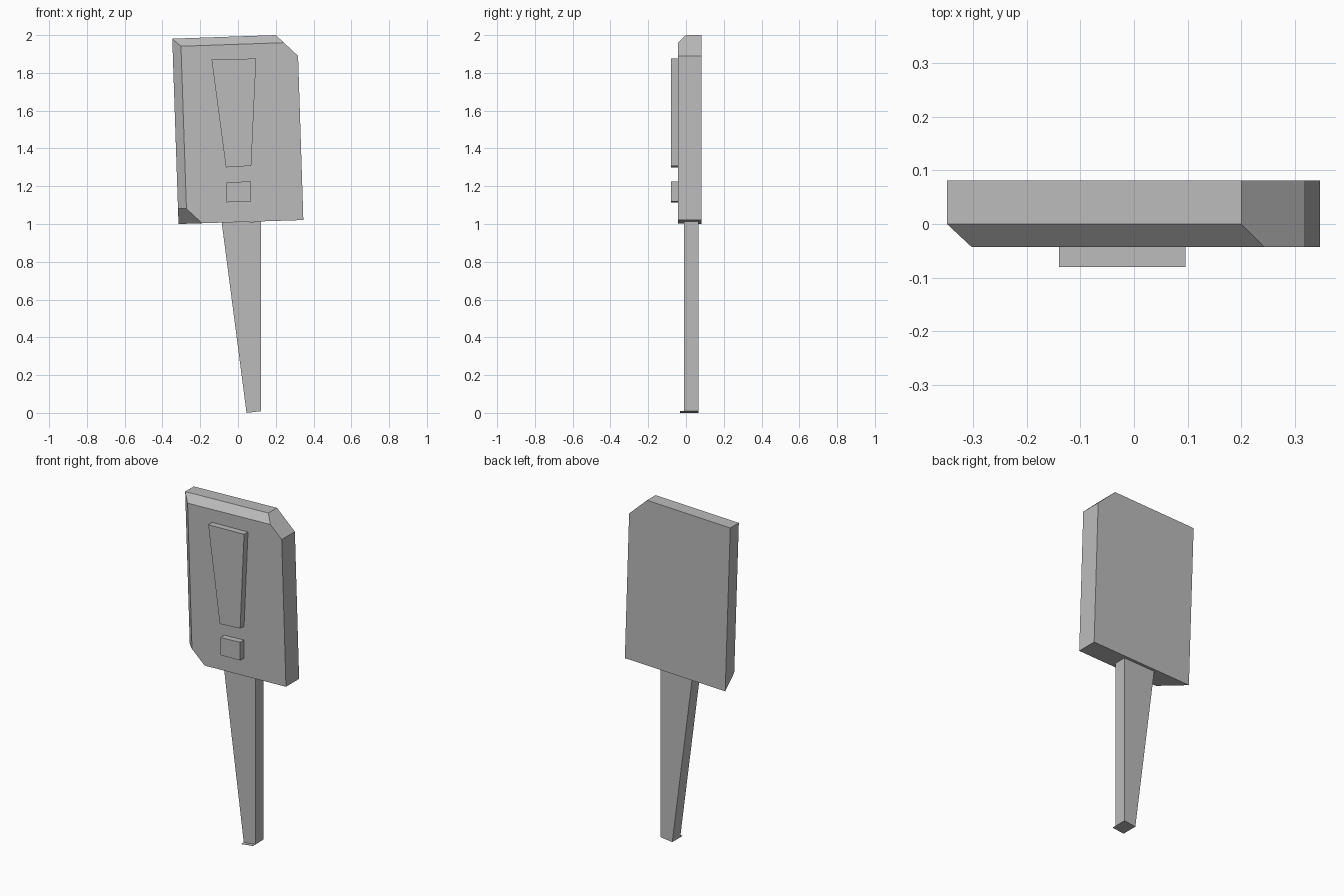
import bpy
import bmesh
from mathutils import Vector

cube = bpy.data.objects.get("Cube")
if cube:
    bpy.data.objects.remove(cube, do_unlink=True)

# Single plain grey
GREY = (0.5, 0.5, 0.5, 1.0)
grey = bpy.data.materials.new("plain grey")
grey.use_nodes = True
grey.diffuse_color = GREY
grey.node_tree.nodes["Principled BSDF"].inputs["Base Color"].default_value = GREY


def finish(name, bm):
    """Turn a bmesh into a flat-shaded object."""
    bmesh.ops.recalc_face_normals(bm, faces=bm.faces)
    mesh = bpy.data.meshes.new(name)
    bm.to_mesh(mesh)
    bm.free()
    mesh.materials.append(grey)
    obj = bpy.data.objects.new(name, mesh)
    bpy.context.collection.objects.link(obj)
    return obj


def prism(outline, front, back):
    """Extrude an (x, z) outline from front y to back y."""
    bm = bmesh.new()
    face = bm.faces.new([bm.verts.new((x, front, z)) for x, z in outline])
    new = bmesh.ops.extrude_face_region(bm, geom=[face])["geom"]
    verts = [v for v in new if isinstance(v, bmesh.types.BMVert)]
    bmesh.ops.translate(bm, verts=verts, vec=(0, back - front, 0))
    return bm


def slice_off(bm, a, b, c, inside):
    """Cut along the plane through a, b, c and keep the side holding inside."""
    a, b, c = Vector(a), Vector(b), Vector(c)
    normal = (b - a).cross(c - a).normalized()
    if normal.dot(inside - a) > 0:
        normal.negate()
    cut = bmesh.ops.bisect_plane(
        bm, geom=bm.verts[:] + bm.edges[:] + bm.faces[:], dist=1e-5,
        plane_co=a, plane_no=normal, clear_outer=True)["geom_cut"]
    edges = [e for e in cut if isinstance(e, bmesh.types.BMEdge)]
    bmesh.ops.contextual_create(bm, geom=edges)


# Sign board: crooked slab with one clipped corner
FRONT, BACK = -0.043, 0.081
board = prism([(-0.348, 1.981), (0.2, 2.0), (0.318, 1.89),
               (0.346, 1.021), (-0.315, 1.0)], FRONT, BACK)
centre = Vector((0, 0.03, 1.5))
# Top chamfer, left chamfer, lower corner chip
slice_off(board, (-0.348, 0, 1.981), (0.2, 0, 2.0), (0.245, FRONT, 1.96), centre)
slice_off(board, (-0.348, 0, 1.981), (-0.315, 0, 1.0), (-0.302, FRONT, 1.944), centre)
slice_off(board, (-0.315, BACK, 1.0), (-0.272, FRONT, 1.08), (-0.19, FRONT, 1.004), centre)
finish("sign_board", board)

# Raised mark on the front
finish("raised_bar", prism([(-0.14, 1.87), (0.096, 1.876), (0.07, 1.308),
                            (-0.064, 1.3)], -0.08, FRONT))
finish("raised_dot", prism([(-0.06, 1.22), (0.07, 1.226), (0.07, 1.118),
                            (-0.06, 1.115)], -0.08, FRONT))

# Tapered post
finish("post", prism([(-0.086, 1.007), (0.121, 1.013), (0.121, 0.01),
                      (0.045, 0.001)], -0.01, 0.065))

# Thin foot plate, reaching a little forward of the post
finish("post_foot", prism([(0.045, 0.001), (0.121, 0.01), (0.121, 0.009),
                           (0.045, 0.0)], -0.033, 0.065))
